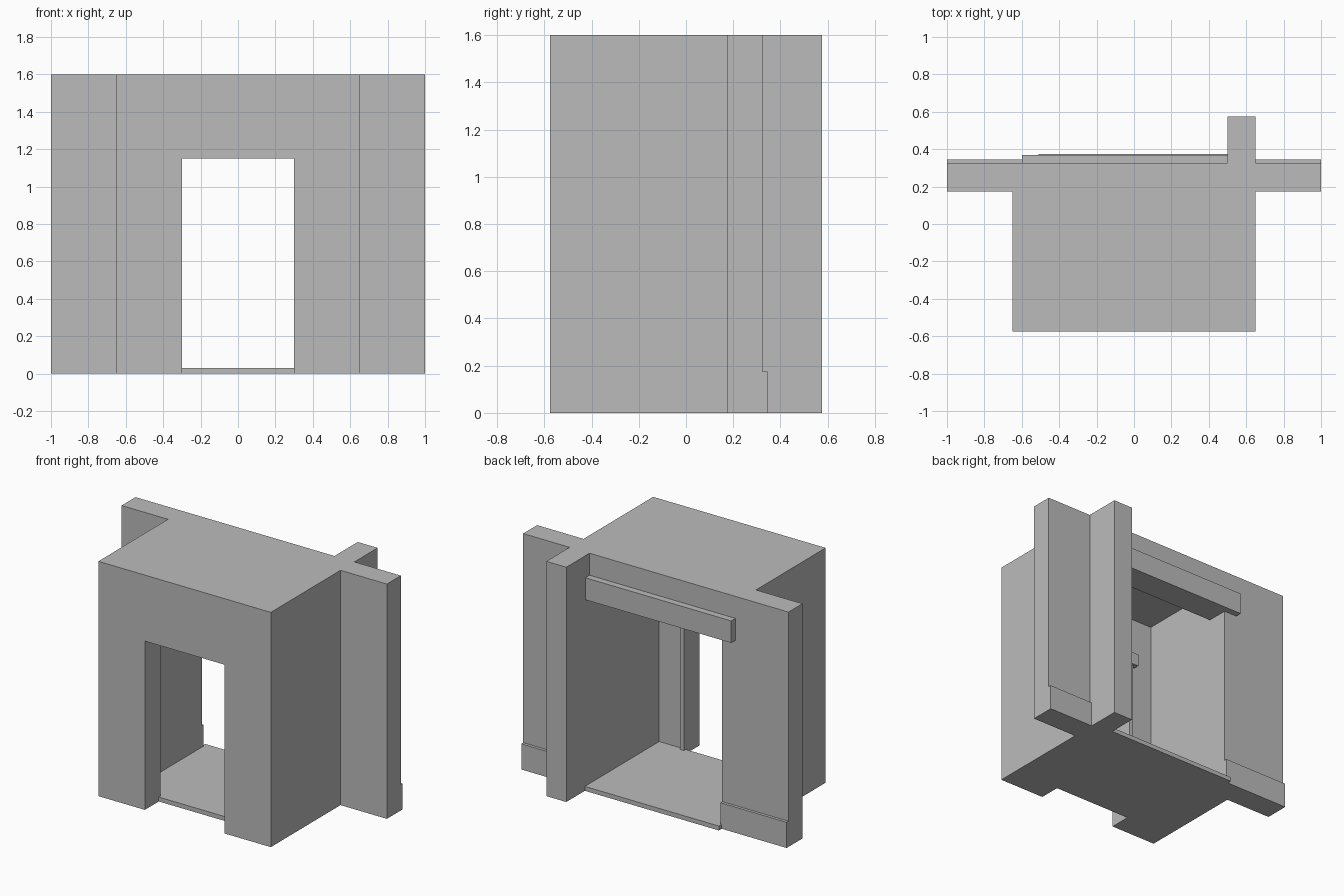
import bpy, bmesh

if "Cube" in bpy.data.objects:
    bpy.data.objects.remove(bpy.data.objects["Cube"])

grey = bpy.data.materials.new("plain_grey")
grey.diffuse_color = (0.5, 0.5, 0.5, 1)
grey.use_nodes = True
grey.node_tree.nodes["Principled BSDF"].inputs["Base Color"].default_value = grey.diffuse_color


def prism(name, outline, z0, z1):
    """Extrude a plan outline (counter-clockwise) from z0 to z1."""
    bm = bmesh.new()
    face = bm.faces.new([bm.verts.new((x, y, z0)) for x, y in outline])
    ext = bmesh.ops.extrude_face_region(bm, geom=[face])
    for v in ext["geom"]:
        if isinstance(v, bmesh.types.BMVert):
            v.co.z = z1
    bmesh.ops.recalc_face_normals(bm, faces=bm.faces[:])
    me = bpy.data.meshes.new(name)
    bm.to_mesh(me)
    bm.free()
    me.materials.append(grey)
    ob = bpy.data.objects.new(name, me)
    bpy.context.collection.objects.link(ob)
    return ob


def box(name, x0, x1, y0, y1, z0, z1):
    return prism(name, [(x0, y0), (x1, y0), (x1, y1), (x0, y1)], z0, z1)


# Walls: three-sided room with side wings and one stub wall at the back
walls = prism("walls", [
    (-0.65, -0.575), (0.65, -0.575), (0.65, 0.175), (1, 0.175), (1, 0.325),
    (0.65, 0.325), (0.65, 0.575), (0.5, 0.575), (0.5, -0.425), (-0.5, -0.425),
    (-0.5, 0.325), (-1, 0.325), (-1, 0.175), (-0.65, 0.175)], 0, 1.6)

# Front doorway cut through the wall
cutter = box("doorway_cutter", -0.3, 0.3, -0.7, -0.38, -0.1, 1.15)
cutter.hide_render = True
cutter.hide_viewport = False
mod = walls.modifiers.new("doorway", "BOOLEAN")
mod.operation = "DIFFERENCE"
mod.solver = "EXACT"
mod.object = cutter
bpy.context.view_layer.objects.active = walls
bpy.ops.object.modifier_apply(modifier=mod.name)
bpy.data.objects.remove(cutter)

# Ceiling, header above the back opening, and floor slab
box("ceiling", -0.5, 0.5, -0.425, 0.175, 1.51, 1.6)
box("back_header", -0.5, 0.5, 0.175, 0.325, 1.3, 1.6)
box("floor_slab", -0.51, 0.5, -0.425, 0.375, 0, 0.03)

# Rail above the back opening
box("back_rail", -0.6, 0.5, 0.325, 0.37, 1.3, 1.45)

# Skirting boards on the back of both wings
box("skirting_left", -1, -0.5, 0.325, 0.345, 0, 0.175)
box("skirting_right", 0.65, 1, 0.325, 0.345, 0, 0.175)

# Door trim on the inside of the front wall
for side, x0 in (("left", -0.33), ("right", 0.3)):
    box("door_trim_" + side, x0, x0 + 0.03, -0.425, -0.405, 0.03, 1.15)
box("door_lintel", -0.36, 0.36, -0.425, -0.385, 1.15, 1.235)
